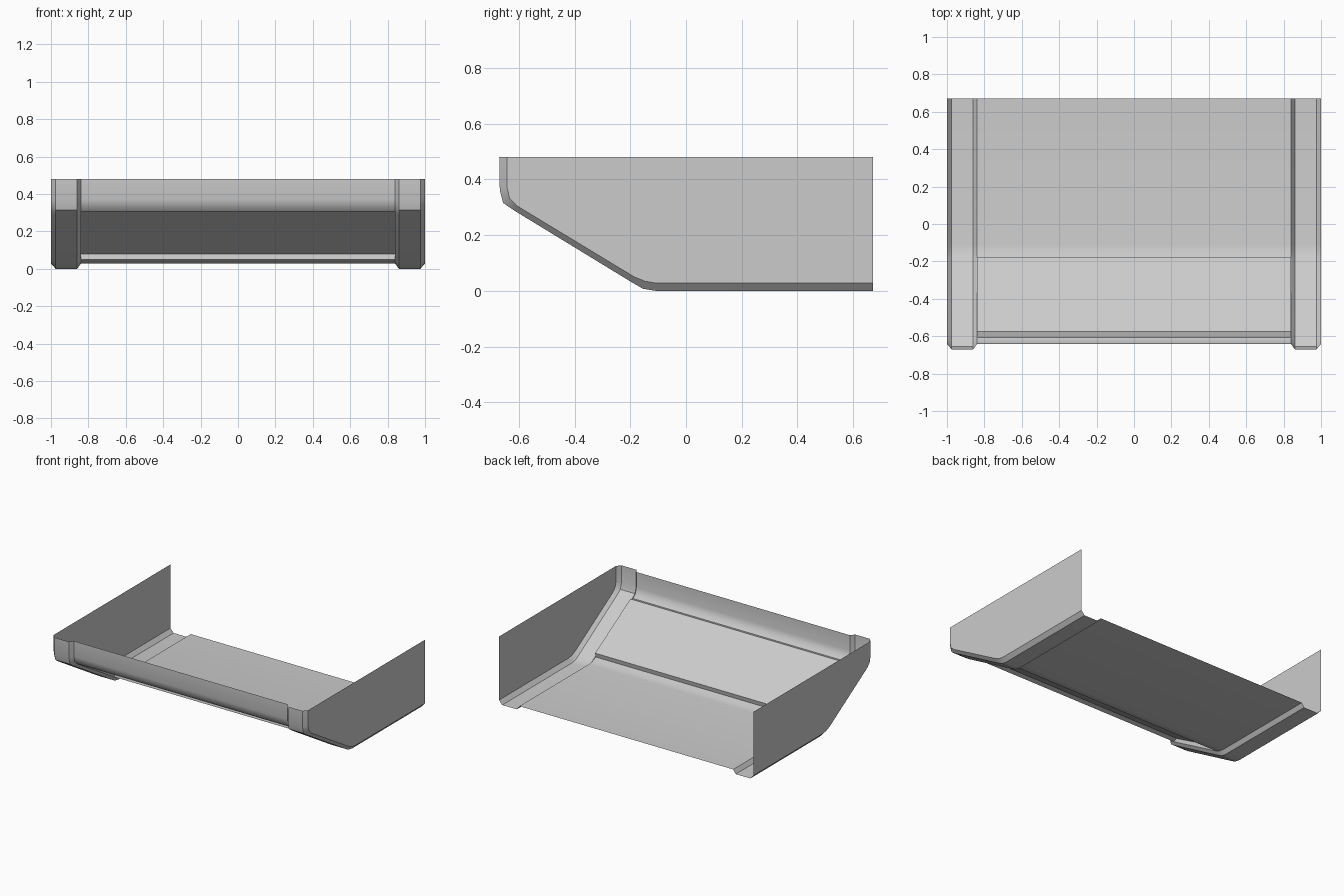
import bpy, bmesh, math

if "Cube" in bpy.data.objects:
    bpy.data.objects.remove(bpy.data.objects["Cube"])

# side profiles (y, z) from the front top edge down to the open back
OUTER = [(-0.67, 0.48), (-0.668, 0.36), (-0.656, 0.315), (-0.615, 0.287),
         (-0.194, 0.03), (-0.154, 0.007), (-0.11, 0.0), (0.67, 0.0)]
INNER = [(-0.642, 0.48), (-0.642, 0.37), (-0.633, 0.332), (-0.607, 0.305),
         (-0.186, 0.05), (-0.147, 0.034), (-0.11, 0.028), (0.67, 0.028)]
RECESS = [(-0.575, 0.314), (-0.18, 0.08)]


def make_object(name, bm, mirror=False):
    mesh = bpy.data.meshes.new(name)
    bm.to_mesh(mesh)
    bm.free()
    ob = bpy.data.objects.new(name, mesh)
    bpy.context.collection.objects.link(ob)
    bpy.ops.object.select_all(action='DESELECT')
    ob.select_set(True)
    bpy.context.view_layer.objects.active = ob
    bpy.ops.object.shade_smooth_by_angle(angle=math.radians(32))
    if mirror:
        ob.modifiers.new("mirror", 'MIRROR').use_axis[0] = True
    return ob


def loft(sections):
    """Skin (x, profile) sections listed in order of increasing x."""
    bm = bmesh.new()
    rows = [[bm.verts.new((x, y, z)) for y, z in prof] for x, prof in sections]
    for a, b in zip(rows, rows[1:]):
        for j in range(len(a) - 1):
            bm.faces.new((a[j], a[j + 1], b[j + 1], b[j]))
    return bm, rows


# raised edge band with chamfers, closed by the flat side wall
bm, rows = loft([(0.84, INNER), (0.86, OUTER), (0.975, OUTER), (1.0, INNER)])
bm.faces.new(rows[-1] + [bm.verts.new((1.0, 0.67, 0.48))])
make_object("side_wall_and_band", bm, mirror=True)

# centre panel with the recessed slope
centre = INNER[:4] + RECESS + INNER[4:]
bm, rows = loft([(-0.84, centre), (0.84, centre)])
for row in rows:
    bm.faces.new(row[3:7])          # small end cheeks of the recess
make_object("centre_panel", bm)
